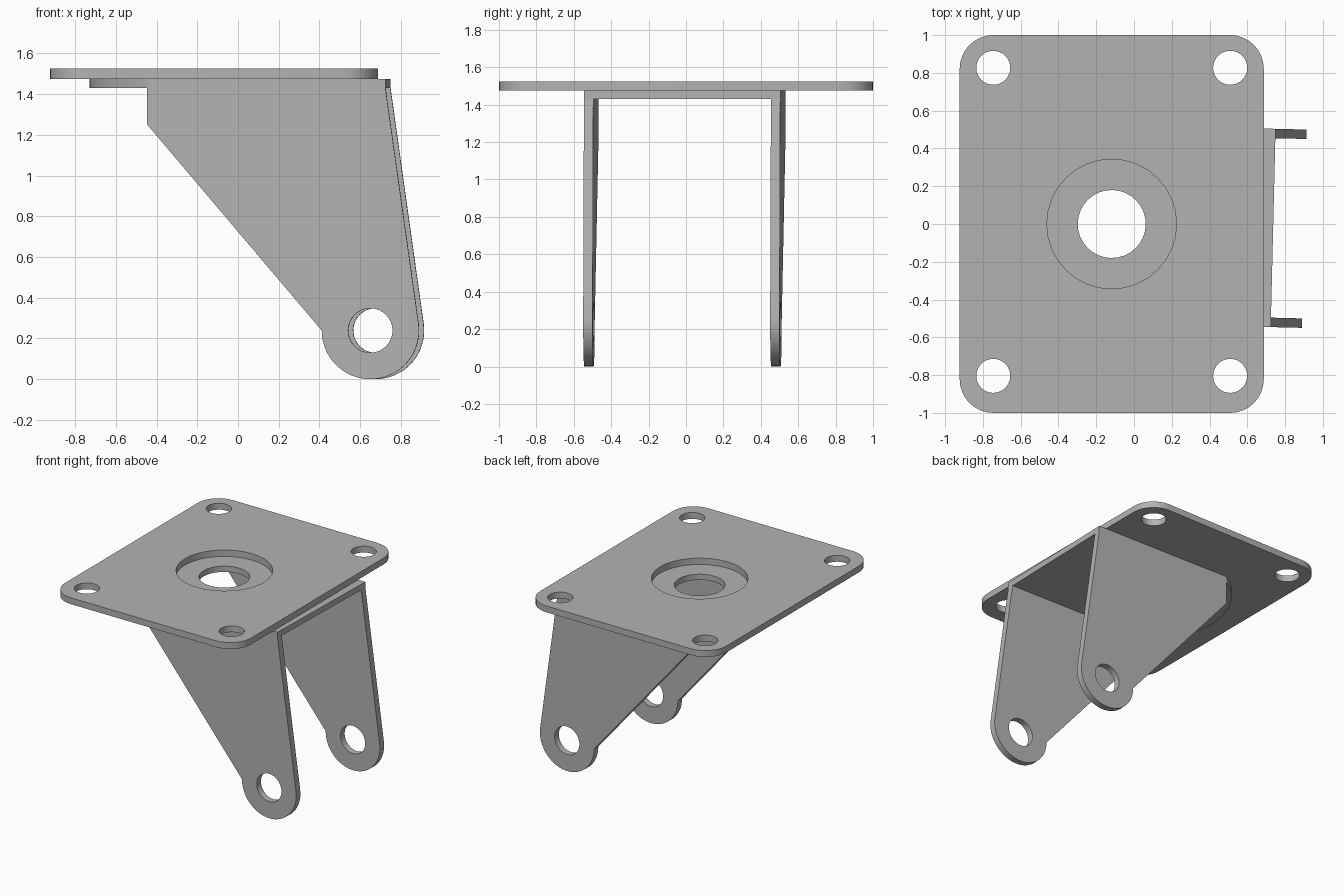
import bpy, bmesh, math
from mathutils import Matrix, Vector

cube = bpy.data.objects.get("Cube")
if cube:
    bpy.data.objects.remove(cube, do_unlink=True)

grey = bpy.data.materials.new("plain grey metal")
grey.use_nodes = True
COLOUR = (0.45, 0.45, 0.45, 1)
grey.diffuse_color = COLOUR
grey.node_tree.nodes["Principled BSDF"].inputs["Base Color"].default_value = COLOUR

PIVOT = Vector((-0.118, 0, 0))
SWIVEL = Matrix.Translation(PIVOT) @ Matrix.Rotation(math.radians(-1.4), 4, "Z")


def arc(cx, cy, r, start, end, steps):
    angles = [math.radians(start + (end - start) * i / steps) for i in range(steps + 1)]
    return [(cx + r * math.cos(a), cy + r * math.sin(a)) for a in angles]


def circle(cx, cy, r, steps=32):
    return arc(cx, cy, r, 0, 360, steps)[:-1]


def sheet(name, loops, thickness, matrix):
    """Fill an outline with holes, then extrude it along its local z."""
    bm = bmesh.new()
    for loop in loops:
        verts = [bm.verts.new((x, y, 0)) for x, y in loop]
        for a, b in zip(verts, verts[1:] + verts[:1]):
            bm.edges.new((a, b))
    bmesh.ops.triangle_fill(bm, use_beauty=True, use_dissolve=False, edges=bm.edges[:])
    extruded = bmesh.ops.extrude_face_region(bm, geom=bm.faces[:], use_keep_orig=True)
    top = [g for g in extruded["geom"] if isinstance(g, bmesh.types.BMVert)]
    bmesh.ops.translate(bm, verts=top, vec=(0, 0, thickness))
    bm.transform(matrix)
    bmesh.ops.recalc_face_normals(bm, faces=bm.faces[:])
    mesh = bpy.data.meshes.new(name)
    bm.to_mesh(mesh)
    bm.free()
    mesh.materials.append(grey)
    obj = bpy.data.objects.new(name, mesh)
    bpy.context.collection.objects.link(obj)
    bpy.ops.object.select_all(action="DESELECT")
    obj.select_set(True)
    bpy.context.view_layer.objects.active = obj
    bpy.ops.object.shade_smooth_by_angle(angle=math.radians(30))
    return obj


# Mounting plate: rounded corners, four bolt holes and a wide centre opening
corner_x, corner_y, corner_r = 0.627, 0.822, 0.178
outline = []
for i, (sx, sy) in enumerate([(1, 1), (-1, 1), (-1, -1), (1, -1)]):
    outline += arc(sx * corner_x, sy * corner_y, corner_r, 90 * i, 90 * i + 90, 8)
holes = [circle(sx * corner_x, y, 0.09) for sx in (-1, 1) for y in (0.827, -0.804)]
sheet("mounting_plate", [outline, circle(0, 0, 0.343)] + holes, 0.05,
      Matrix.Translation(PIVOT + Vector((0, 0, 1.475))))

# Swivel base: straight front edge, round back, smaller centre hole
half, front, back = 0.525, 0.855, -0.315
back_angle = math.degrees(math.atan2(half, back))
base = [(front, -half), (front, half)]
base += arc(0, 0, math.hypot(half, back), back_angle, 360 - back_angle, 24)
sheet("swivel_base", [base, circle(0, 0, 0.18)], 0.045,
      SWIVEL @ Matrix.Translation((0, 0, 1.43)))

# Fork legs: tapered sheets ending in a round axle eye
eye_x, eye_z, eye_r = 0.781, 0.239, 0.239
leg = [(front, 1.43), (back, 1.43), (back, 1.25)]
leg += arc(eye_x, eye_z, eye_r, 180, 367.5, 28)
stand = Matrix.Rotation(math.radians(90), 4, "X")
for name, y in (("right_leg", -half + 0.05), ("left_leg", half)):
    sheet(name, [leg, circle(eye_x, eye_z, 0.109)], 0.05,
          SWIVEL @ Matrix.Translation((0, y, 0)) @ stand)
